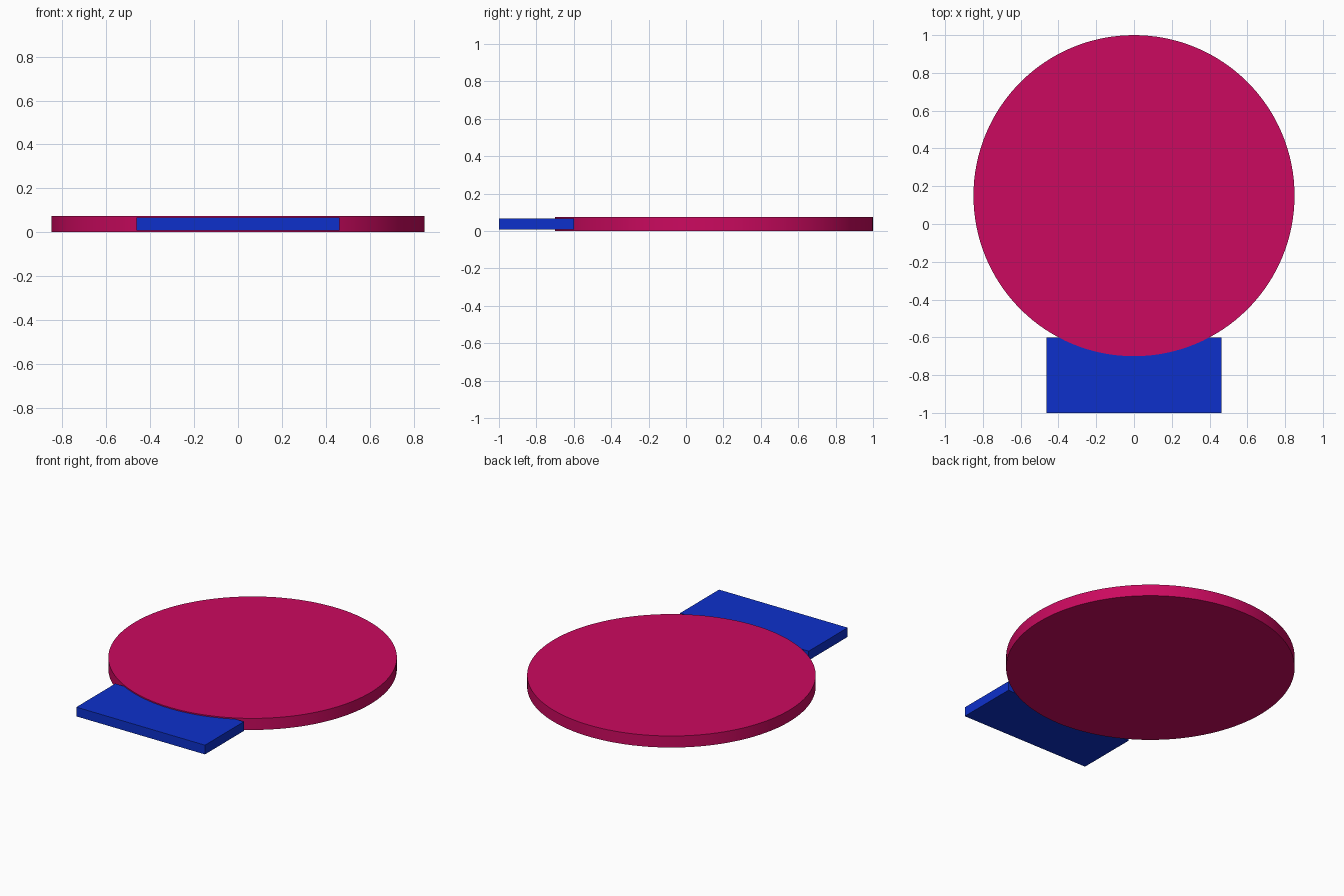
import bpy
import math

if "Cube" in bpy.data.objects:
    bpy.data.objects.remove(bpy.data.objects["Cube"])


def paint(obj, name, color):
    mat = bpy.data.materials.new(name)
    mat.diffuse_color = color
    mat.use_nodes = True
    mat.node_tree.nodes["Principled BSDF"].inputs["Base Color"].default_value = mat.diffuse_color
    obj.data.materials.append(mat)


# Round disc
H = 0.075
bpy.ops.mesh.primitive_cylinder_add(vertices=128, radius=0.85, depth=H,
                                    location=(0, 0.15, H / 2))
disc = bpy.context.object
disc.name = "round_disc"
bpy.ops.object.shade_smooth_by_angle(angle=math.radians(30))
paint(disc, "magenta", (0.6, 0.003, 0.115, 1))

# Flat tab, slightly thinner than the disc, tucked into its front edge
bpy.ops.mesh.primitive_cube_add(size=1, location=(0, -0.8, H / 2))
tab = bpy.context.object
tab.name = "front_tab"
tab.scale = (0.925, 0.4, 0.06)
bpy.ops.object.transform_apply(location=False, rotation=False, scale=True)
paint(tab, "blue", (0.004, 0.03, 0.6, 1))
